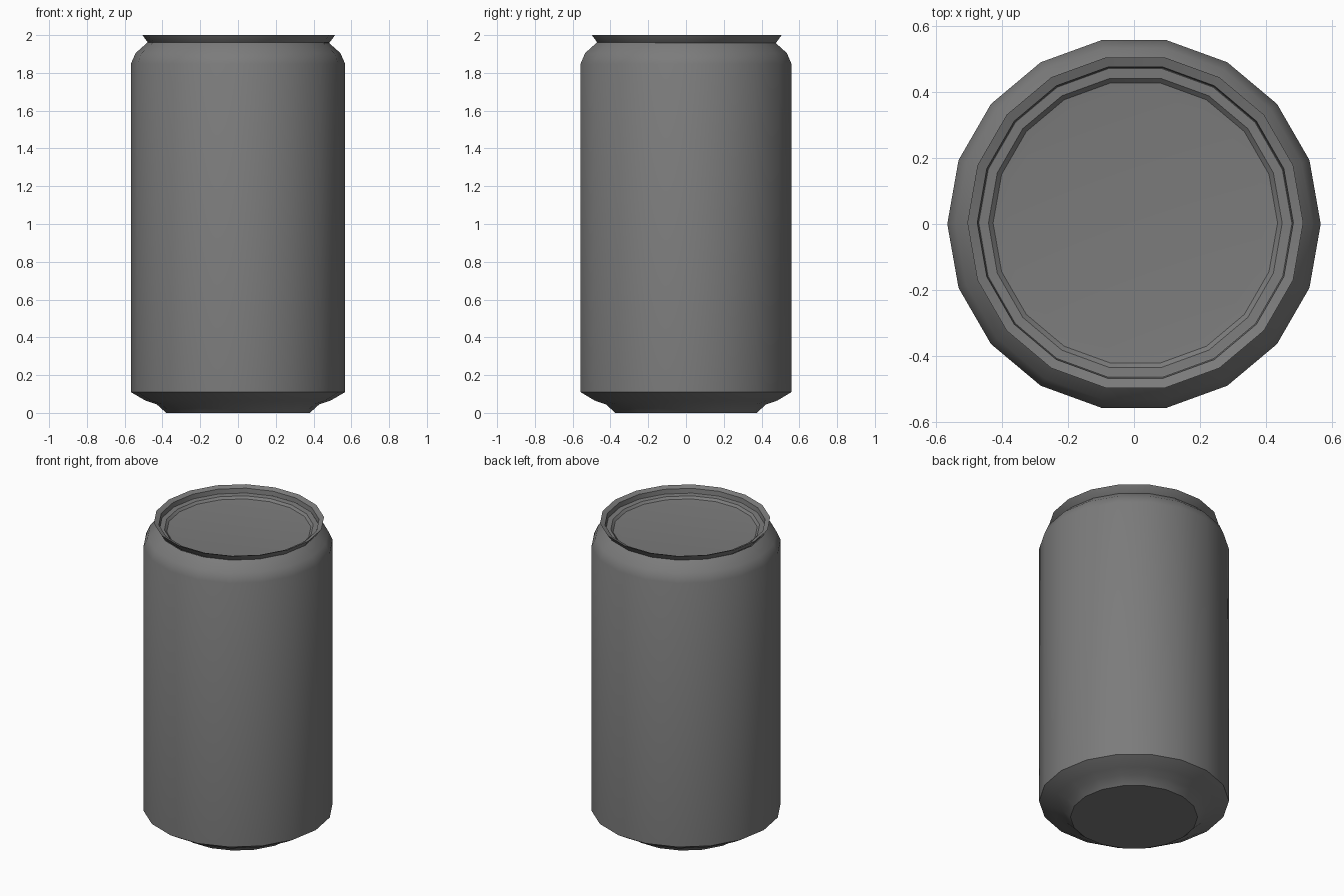
import bpy
import bmesh
import math

cube = bpy.data.objects.get("Cube")
if cube:
    bpy.data.objects.remove(cube, do_unlink=True)

SIDES = 18

# Single plain metal colour
metal = bpy.data.materials.new("grey metal")
colour = (0.2, 0.2, 0.2, 1.0)
metal.diffuse_color = colour
metal.use_nodes = True
metal.node_tree.nodes["Principled BSDF"].inputs["Base Color"].default_value = colour


def lathe(name, profile, centre=(0, 0), cap_start=False, cap_end=False):
    """Turn a (radius, height) profile into an 18-sided shell."""
    bm = bmesh.new()
    rings = []
    for r, z in profile:
        rings.append([bm.verts.new((centre[0] + r * math.cos(math.tau * i / SIDES),
                                    centre[1] + r * math.sin(math.tau * i / SIDES), z))
                      for i in range(SIDES)])
    for low, high in zip(rings, rings[1:]):
        for i in range(SIDES):
            j = (i + 1) % SIDES
            bm.faces.new((low[i], low[j], high[j], high[i]))
    if cap_start:
        bm.faces.new(rings[0][::-1])
    if cap_end:
        bm.faces.new(rings[-1])
    mesh = bpy.data.meshes.new(name)
    bm.to_mesh(mesh)
    bm.free()
    mesh.materials.append(metal)
    obj = bpy.data.objects.new(name, mesh)
    bpy.context.collection.objects.link(obj)
    bpy.ops.object.select_all(action="DESELECT")
    obj.select_set(True)
    bpy.context.view_layer.objects.active = obj
    bpy.ops.object.shade_smooth_by_angle(angle=math.radians(30))
    return obj


# Body: flat base, tapered foot, straight wall and rounded shoulder
lathe("can_body", [
    (0.38, 0.0), (0.43, 0.045), (0.49, 0.065), (0.567, 0.11),
    (0.567, 1.848), (0.542, 1.905), (0.48, 1.96),
], cap_start=True)

# Rim: flared lip that folds over and drops to the lid
lathe("rim", [
    (0.472, 1.955), (0.482, 1.962), (0.51, 2.0), (0.48, 1.988), (0.476, 1.956),
], centre=(0.004, 0.004))

# Lid: ledge, narrow groove wall and recessed centre panel
lathe("lid", [
    (0.476, 1.956), (0.446, 1.954), (0.432, 1.94), (0.393, 1.936),
], centre=(0.004, 0.003), cap_end=True)
